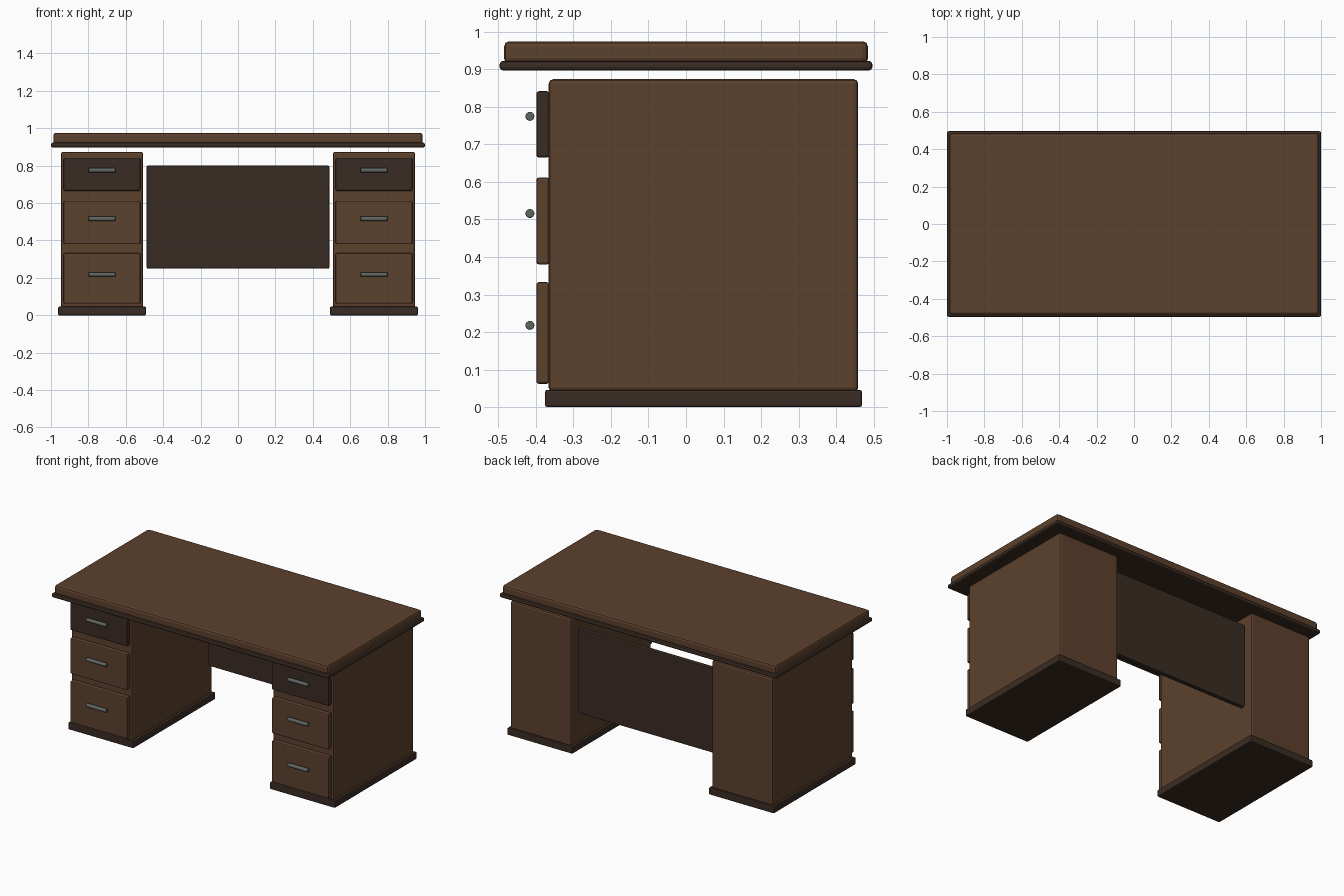
import bpy, math

if "Cube" in bpy.data.objects:
    bpy.data.objects.remove(bpy.data.objects["Cube"])

def material(name, rgb):
    m = bpy.data.materials.new(name)
    m.diffuse_color = (*rgb, 1)
    m.use_nodes = True
    m.node_tree.nodes["Principled BSDF"].inputs["Base Color"].default_value = m.diffuse_color
    return m

WOOD = material("brown wood", (0.107, 0.052, 0.026))
DARK = material("dark wood", (0.042, 0.025, 0.017))
METAL = material("grey metal", (0.115, 0.13, 0.118))

def finish(ob, name, mat, bevel, segments=2):
    ob.name = name
    ob.data.materials.append(mat)
    mod = ob.modifiers.new("Bevel", 'BEVEL')
    mod.width = bevel
    mod.segments = segments
    mod.limit_method = 'ANGLE'
    mod.angle_limit = math.radians(40)

def box(name, x, y, z, mat, bevel=0.006):
    """Bevelled box from (min, max) ranges."""
    r = (x, y, z)
    bpy.ops.mesh.primitive_cube_add(size=1, location=[(a + b) / 2 for a, b in r])
    ob = bpy.context.object
    ob.scale = [b - a for a, b in r]
    bpy.ops.object.transform_apply(location=False, rotation=False, scale=True)
    finish(ob, name, mat, bevel)

# Desktop slab and its darker edge moulding
box("desktop", (-0.987, 0.987), (-0.485, 0.485), (0.915, 0.975), WOOD, 0.014)
box("desktop_moulding", (-1.0, 1.0), (-0.497, 0.497), (0.897, 0.923), DARK, 0.01)

# Modesty panel near the back
box("modesty_panel", (-0.488, 0.488), (0.388, 0.418), (0.25, 0.80), DARK, 0.005)

# Drawer rows: bottom, top, handle height, material
DRAWERS = [("bottom", 0.062, 0.333, 0.218, WOOD),
           ("middle", 0.38, 0.612, 0.516, WOOD),
           ("top", 0.665, 0.842, 0.775, DARK)]

for side, cx in (("left", -0.727), ("right", 0.727)):
    def span(h):
        return (cx - h, cx + h)
    # Pedestal and plinth
    box(side + "_pedestal", span(0.22), (-0.366, 0.459), (0.04, 0.874), WOOD, 0.012)
    box(side + "_plinth", span(0.235), (-0.376, 0.469), (0.0, 0.046), DARK)
    for row, z0, z1, zh, mat in DRAWERS:
        # Drawer front and bar handle
        box(f"{side}_{row}_drawer", span(0.205), (-0.399, -0.364), (z0, z1), mat, 0.007)
        bpy.ops.mesh.primitive_cylinder_add(vertices=16, radius=0.012, depth=0.144,
                                            location=(cx, -0.416, zh),
                                            rotation=(0, math.pi / 2, 0))
        finish(bpy.context.object, f"{side}_{row}_handle", METAL, 0.003)
        bpy.ops.object.shade_smooth_by_angle()
